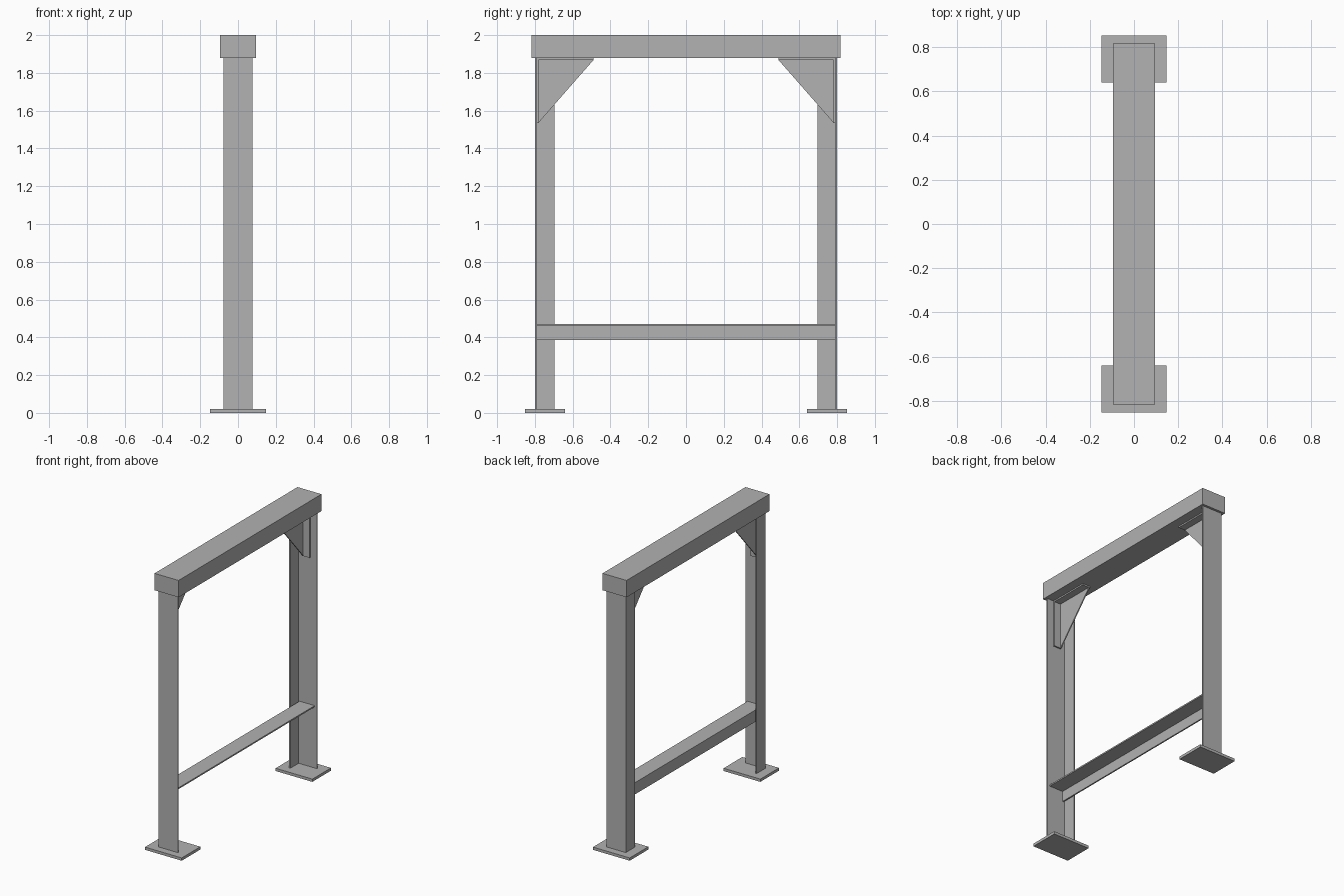
import bpy
import bmesh
from mathutils import Vector

cube = bpy.data.objects.get("Cube")
if cube:
    bpy.data.objects.remove(cube, do_unlink=True)

steel = bpy.data.materials.new("grey steel")
steel.use_nodes = True
GREY = (0.445, 0.445, 0.445, 1)
steel.diffuse_color = GREY
steel.node_tree.nodes["Principled BSDF"].inputs["Base Color"].default_value = GREY


def prism(name, profile, sweep):
    """Extrude a closed planar outline along a vector."""
    bm = bmesh.new()
    face = bm.faces.new([bm.verts.new(p) for p in profile])
    swept = bmesh.ops.extrude_face_region(bm, geom=[face])["geom"]
    verts = [v for v in swept if isinstance(v, bmesh.types.BMVert)]
    bmesh.ops.translate(bm, verts=verts, vec=Vector(sweep))
    bmesh.ops.recalc_face_normals(bm, faces=bm.faces)
    mesh = bpy.data.meshes.new(name)
    bm.to_mesh(mesh)
    bm.free()
    mesh.materials.append(steel)
    obj = bpy.data.objects.new(name, mesh)
    bpy.context.collection.objects.link(obj)
    return obj


def box(name, x0, x1, y0, y1, z0, z1):
    base = [(x0, y0, z0), (x1, y0, z0), (x1, y1, z0), (x0, y1, z0)]
    return prism(name, base, (0, 0, z1 - z0))


def angle(a0, a1, b0, b1, t):
    """L outline with its corner at (a0, b0)."""
    ta = t if a1 > a0 else -t
    tb = t if b1 > b0 else -t
    return [(a0, b0), (a1, b0), (a1, b0 + tb), (a0 + ta, b0 + tb),
            (a0 + ta, b1), (a0, b1)]


BEAM_Z = 1.878
PLATE_Z = 0.02
T = 0.01

# Top beam
box("top_beam", -0.096, 0.096, -0.817, 0.817, BEAM_Z, 2)

# Low angle-iron rail: flat flange on top, upright flange on the -x side
rail = [(x, -0.79, z) for x, z in angle(-0.06, 0.06, 0.471, 0.386, T)]
prism("lower_rail", rail, (0, 1.58, 0))

for s, end in ((-1, "front"), (1, "back")):
    # Foot plate and angle-iron leg
    box(end + "_foot_plate", -0.147, 0.147, s * 0.64, s * 0.853, 0, PLATE_Z)
    leg = [(x, y, PLATE_Z) for x, y in angle(-0.078, 0.078, s * 0.8, s * 0.697, T)]
    prism(end + "_leg", leg, (0, 0, BEAM_Z - PLATE_Z))

    # Corner bracket: L-shaped strip against leg and beam, with a triangular web
    strip = [(-0.032, y, z) for y, z in angle(s * 0.79, s * 0.49, BEAM_Z, 1.535, T)]
    prism(end + "_bracket_strip", strip, (0.06, 0, 0))
    web = [(-0.032, s * 0.78, BEAM_Z - T), (-0.032, s * 0.49, BEAM_Z - T),
           (-0.032, s * 0.78, 1.537)]
    prism(end + "_bracket_web", web, (0.008, 0, 0))
